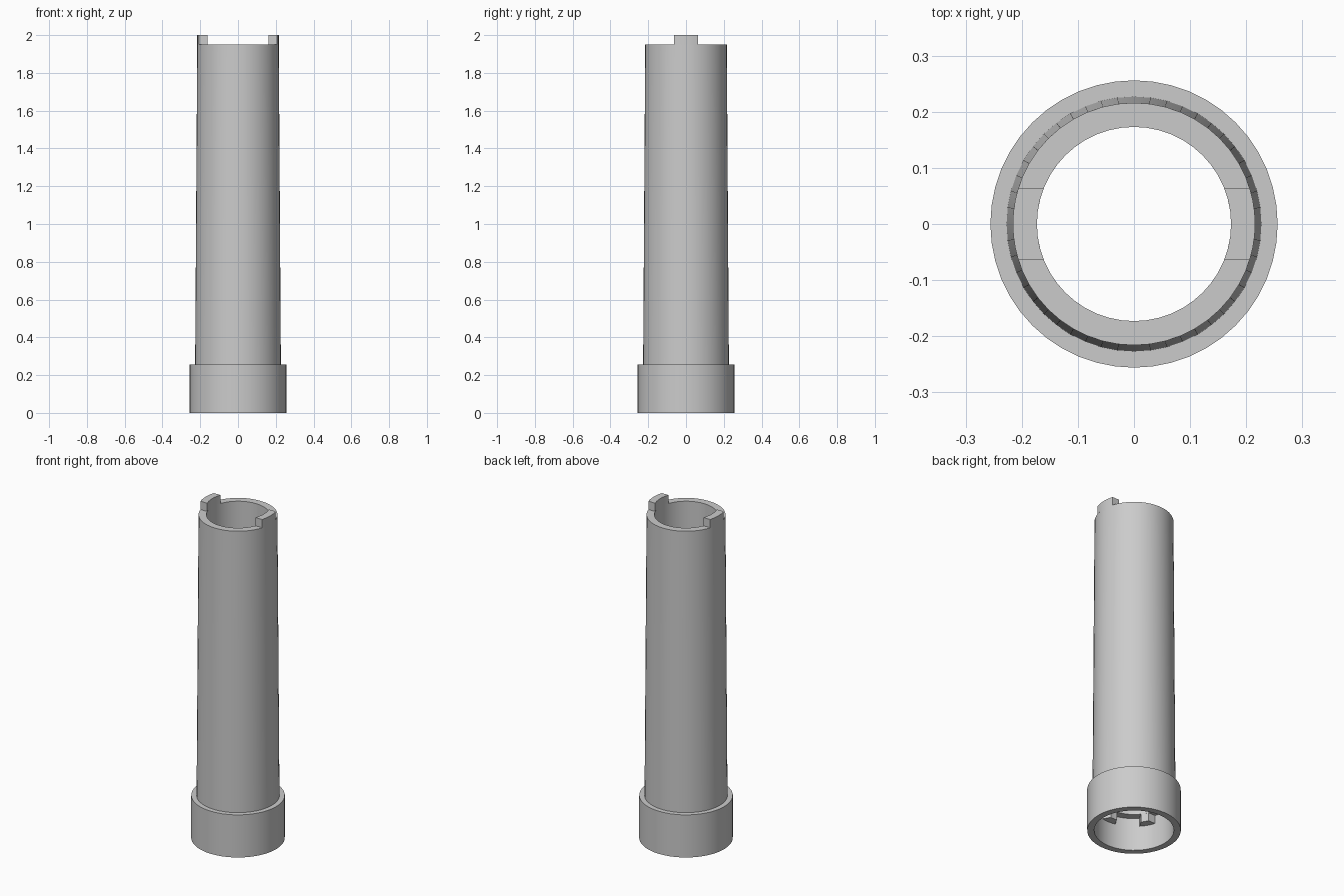
import bpy
import bmesh
from math import asin, cos, pi, radians, sin

if "Cube" in bpy.data.objects:
    bpy.data.objects.remove(bpy.data.objects["Cube"])

SIDES = 48
BORE = 0.173        # inside radius of the tube
SOCKET = 0.218      # inside radius of the collar socket
TOP = 0.216         # outside radius at the tube's upper rim
KEY = 0.064         # half width of the tabs and of the slots that take them

grey = bpy.data.materials.new("plain grey")
grey.use_nodes = True
grey.diffuse_color = (0.6, 0.6, 0.6, 1)
grey.node_tree.nodes["Principled BSDF"].inputs["Base Color"].default_value = (0.6, 0.6, 0.6, 1)


def finish(name, bm):
    bmesh.ops.recalc_face_normals(bm, faces=bm.faces)
    mesh = bpy.data.meshes.new(name)
    bm.to_mesh(mesh)
    bm.free()
    mesh.materials.append(grey)
    obj = bpy.data.objects.new(name, mesh)
    bpy.context.collection.objects.link(obj)
    bpy.ops.object.select_all(action="DESELECT")
    obj.select_set(True)
    bpy.context.view_layer.objects.active = obj
    bpy.ops.object.shade_smooth_by_angle(angle=radians(30))
    return obj


def revolve(name, profile):
    """Closed (radius, height) profile turned about the z axis."""
    bm = bmesh.new()
    rings = []
    for i in range(SIDES):
        a = 2 * pi * i / SIDES
        rings.append([bm.verts.new((r * cos(a), r * sin(a), z)) for r, z in profile])
    n = len(profile)
    for i in range(SIDES):
        here, there = rings[i], rings[(i + 1) % SIDES]
        for j in range(n):
            k = (j + 1) % n
            bm.faces.new((here[j], there[j], there[k], here[k]))
    return finish(name, bm)


def arc_block(name, centre, half_in, half_out, r_in, r_out, z0, z1, steps=6):
    """Block bent round the z axis, with its own half angle on each radius."""
    bm = bmesh.new()
    rings = []
    for i in range(steps + 1):
        t = 2 * i / steps - 1
        a, b = centre + t * half_in, centre + t * half_out
        rings.append([bm.verts.new((r * cos(w), r * sin(w), z)) for r, w, z in
                      ((r_in, a, z0), (r_out, b, z0), (r_out, b, z1), (r_in, a, z1))])
    for here, there in zip(rings, rings[1:]):
        for j in range(4):
            k = (j + 1) % 4
            bm.faces.new((here[j], there[j], there[k], here[k]))
    bm.faces.new(rings[0])
    bm.faces.new(rings[-1])
    return finish(name, bm)


# Tapered tube with a wider socket collar at its foot
revolve("tube_and_collar", [
    (SOCKET, 0), (0.256, 0), (0.256, 0.257), (0.227, 0.257),
    (TOP, 1.95), (BORE, 1.95), (BORE, 0.2), (SOCKET, 0.2)])

# Two parallel-sided tabs on the upper rim
for side, angle in (("left", 0), ("right", pi)):
    arc_block(side + "_tab", angle, asin(KEY / BORE), asin(KEY / TOP),
              BORE, TOP, 1.95, 2.0)

# Six lugs in the socket, leaving a slot every sixty degrees
slot = KEY + 0.003
for i in range(6):
    arc_block("socket_lug_%d" % (i + 1), pi / 6 + i * pi / 3,
              pi / 6 - asin(slot / BORE), pi / 6 - asin(slot / SOCKET),
              BORE, SOCKET, 0.15, 0.2, steps=3)
